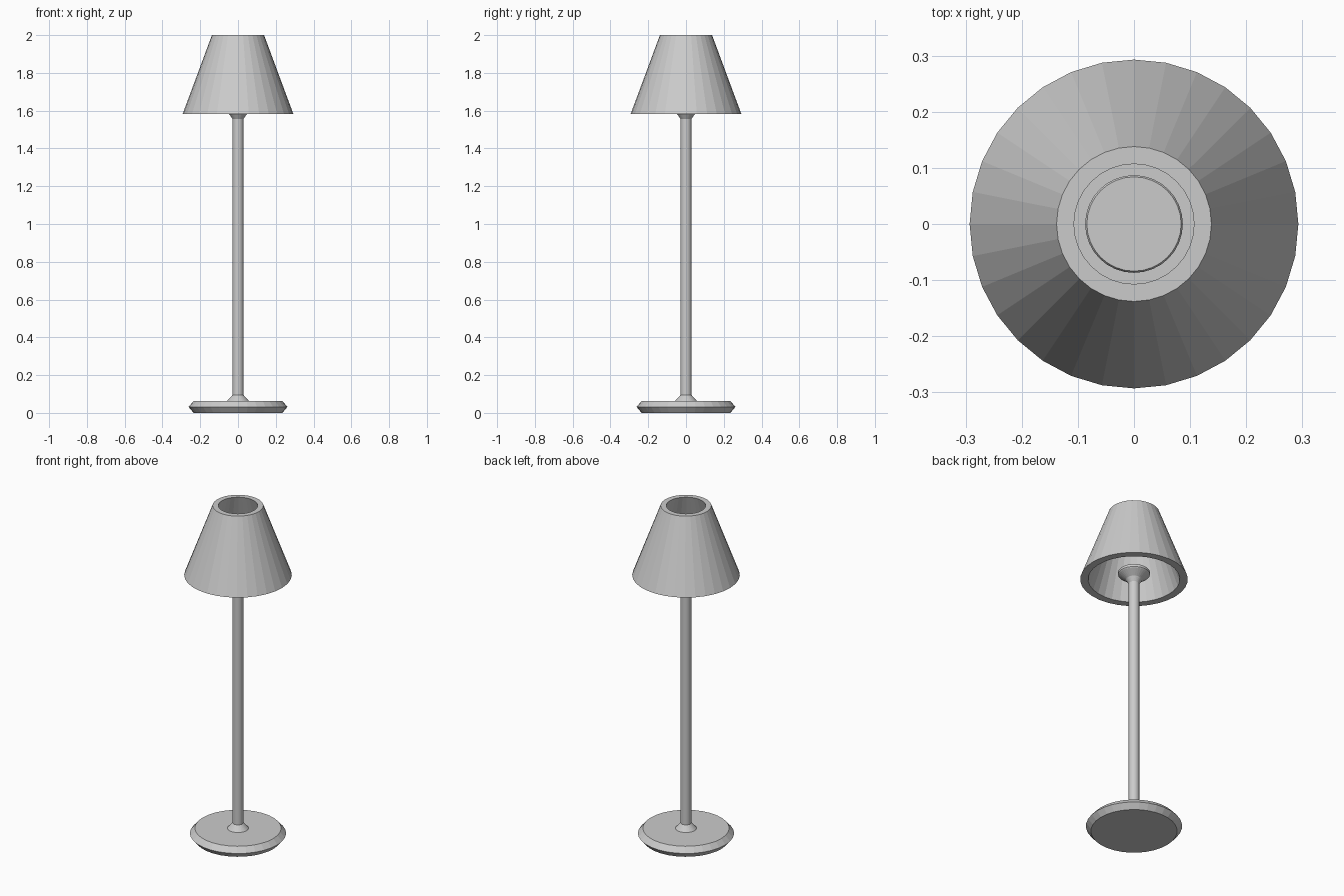
import bpy, bmesh, math

if "Cube" in bpy.data.objects:
    bpy.data.objects.remove(bpy.data.objects["Cube"])

SIDES = 32


def lathe(name, profile, closed=False):
    """Revolve (radius, z) points around z; open profiles get end caps."""
    bm = bmesh.new()
    rings = []
    for r, z in profile:
        rings.append([bm.verts.new((r * math.cos(2 * math.pi * i / SIDES),
                                    r * math.sin(2 * math.pi * i / SIDES), z))
                      for i in range(SIDES)])
    pairs = list(zip(rings, rings[1:]))
    if closed:
        pairs.append((rings[-1], rings[0]))
    for a, b in pairs:
        for i in range(SIDES):
            j = (i + 1) % SIDES
            bm.faces.new((a[i], a[j], b[j], b[i]))
    if not closed:
        bm.faces.new(rings[0][::-1])
        bm.faces.new(rings[-1])
    bmesh.ops.recalc_face_normals(bm, faces=bm.faces)
    mesh = bpy.data.meshes.new(name)
    bm.to_mesh(mesh)
    bm.free()
    obj = bpy.data.objects.new(name, mesh)
    bpy.context.collection.objects.link(obj)
    return obj


# Base, stem and bulb holder turned as one continuous body
lathe("base_and_stem", [
    (0.235, 0.0), (0.262, 0.032), (0.235, 0.063),    # bevelled foot
    (0.058, 0.063), (0.029, 0.095),                  # collar
    (0.029, 1.555), (0.045, 1.58), (0.083, 1.608),   # flared holder
    (0.087, 1.613), (0.087, 1.625), (0.084, 1.63),   # holder lip
])

# Thick-walled open lampshade
lathe("lampshade", [
    (0.293, 1.583), (0.138, 2.0), (0.107, 2.0), (0.25, 1.583),
], closed=True)
